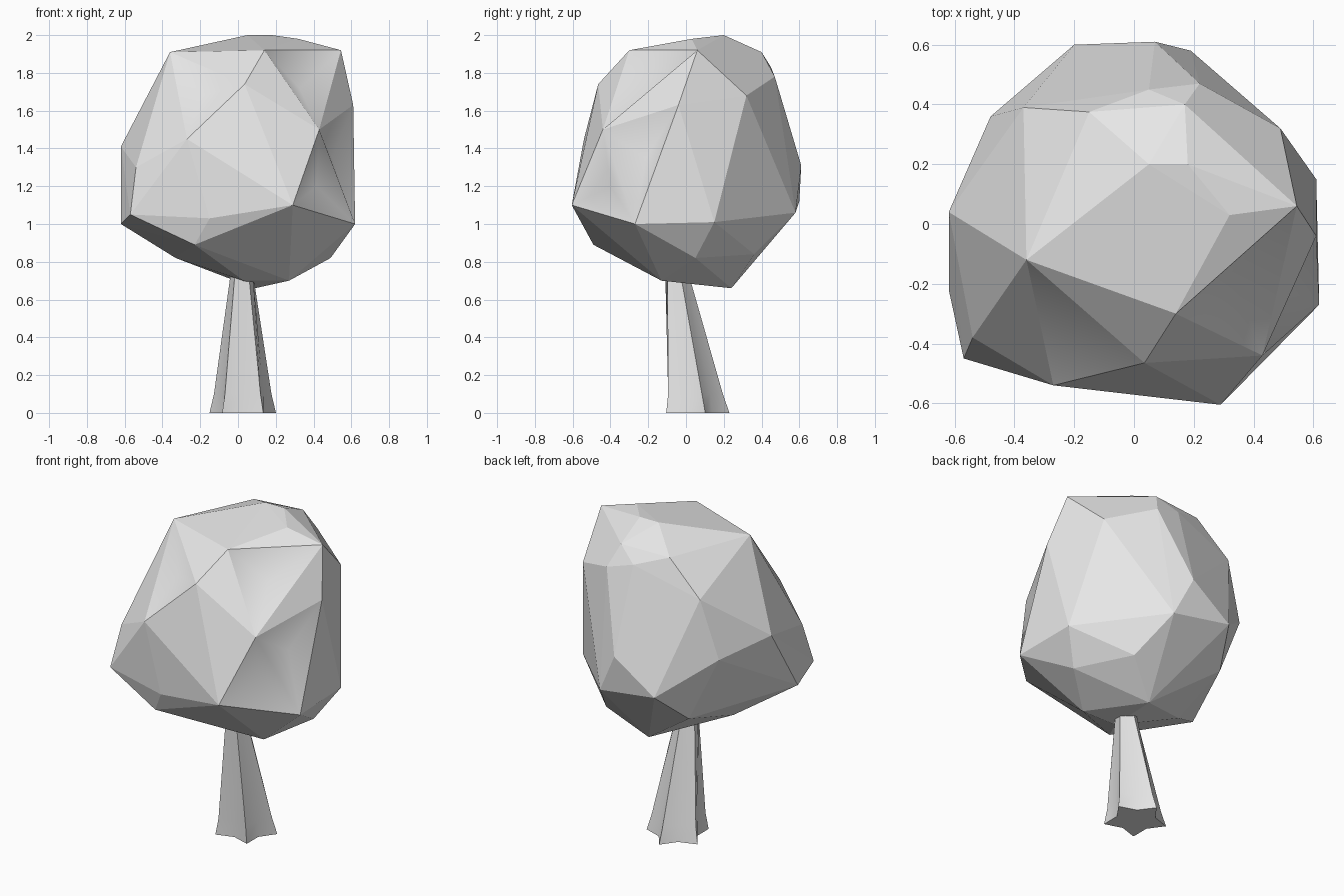
import bpy
import bmesh
from math import cos, sin, pi
from mathutils import Vector

cube = bpy.data.objects.get("Cube")
if cube:
    bpy.data.objects.remove(cube, do_unlink=True)

# One plain grey for the whole tree
GREY = (0.8, 0.8, 0.8, 1.0)
grey = bpy.data.materials.new("plain_grey")
grey.use_nodes = True
grey.diffuse_color = GREY
for node in grey.node_tree.nodes:
    if node.type == "BSDF_PRINCIPLED":
        node.inputs["Base Color"].default_value = GREY


def make_object(name, bm):
    """Turn a bmesh into a linked object carrying the grey material."""
    bmesh.ops.recalc_face_normals(bm, faces=bm.faces[:])
    mesh = bpy.data.meshes.new(name)
    bm.to_mesh(mesh)
    bm.free()
    mesh.materials.append(grey)
    obj = bpy.data.objects.new(name, mesh)
    bpy.context.scene.collection.objects.link(obj)
    return obj


# Canopy corners, grouped by level: a faceted boulder shape
front_rim = Vector((.14, -.3, 1.92))
left_rim = Vector((-.36, -.12, 1.91))
right_rim = Vector((.545, .06, 1.92))
brow = Vector((.035, -.465, 1.74))
cheek = Vector((.43, -.44, 1.5))
notch = Vector((-.27, -.54, 1.45))
chin = Vector((.29, -.605, 1.1))
side_high = Vector((.61, -.04, 1.63))
side_low = Vector((.62, -.27, 1))
front_corners = [front_rim, left_rim, right_rim, brow, cheek,
                 notch, chin, side_high, side_low]

crown = [(.05, .2, 2), (.18, .2, 2), (.32, .03, 1.98), (.17, .4, 1.91),
         (-.15, .375, 1.9), (.05, .45, 1.83), (.22, .47, 1.78)]

flanks = [(-.37, .39, 1.7), (.49, .32, 1.68), (-.62, .04, 1.41),
          (-.48, .36, 1.34), (.07, .61, 1.31), (-.54, -.38, 1.3),
          (-.2, .6, 1.12), (.19, .58, 1.06), (-.57, -.45, 1.05),
          (-.15, -.55, 1.03), (.61, .15, 1.01), (-.62, -.22, 1)]

underside = [(-.3, .4, .94), (-.23, -.49, .89), (.3, .36, .84),
             (.49, .05, .82), (-.33, 0, .82), (.27, -.13, .7),
             (.03, -.13, .7), (.09, .24, .66)]


def dent(bm, corners, depth):
    """Push in the middle of the facet lying between the given corners."""
    target = sum(corners, Vector()) / len(corners)
    facet = min(bm.faces, key=lambda f: (f.calc_center_median() - target).length)
    inward = -facet.normal.copy()
    result = bmesh.ops.poke(bm, faces=[facet])
    for vert in result["verts"]:
        vert.co += inward * depth
    for face in result["faces"]:
        face.smooth = True


# Canopy: convex shell, then hollowed front facets
bm = bmesh.new()
for corner in front_corners + crown + flanks + underside:
    bm.verts.new(corner)
bmesh.ops.convex_hull(bm, input=bm.verts[:])
loose = [v for v in bm.verts if not v.link_faces]
bmesh.ops.delete(bm, geom=loose, context="VERTS")
bmesh.ops.recalc_face_normals(bm, faces=bm.faces[:])
bm.normal_update()
dent(bm, (front_rim, right_rim, cheek), .1)
dent(bm, (cheek, side_high, side_low), .07)
dent(bm, (cheek, side_low, chin), .05)
dent(bm, (left_rim, brow, notch), .05)
make_object("canopy", bm)

# Trunk: round at the top, opening into a five-pointed root flare
LOBES = 5


def trunk_ring(bm, z, centre, tip, valley):
    ring = []
    for i in range(2 * LOBES):
        angle = pi / 2 + i * pi / LOBES
        radius = valley if i % 2 else tip
        ring.append(bm.verts.new((centre[0] + radius * cos(angle),
                                  centre[1] + radius * sin(angle), z)))
    return ring


bm = bmesh.new()
rings = [trunk_ring(bm, 0, (.025, .045), .185, .115),
         trunk_ring(bm, .1, (.025, .035), .16, .115),
         trunk_ring(bm, .75, (.02, -.05), .06, .06)]
for lower, upper in zip(rings, rings[1:]):
    for i in range(2 * LOBES):
        j = (i + 1) % (2 * LOBES)
        bm.faces.new((lower[i], lower[j], upper[j], upper[i]))
bm.faces.new(rings[0])
bm.faces.new(rings[-1])
trunk = make_object("trunk", bm)
bpy.ops.object.select_all(action="DESELECT")
trunk.select_set(True)
bpy.context.view_layer.objects.active = trunk
bpy.ops.object.shade_smooth_by_angle(angle=pi / 5)
